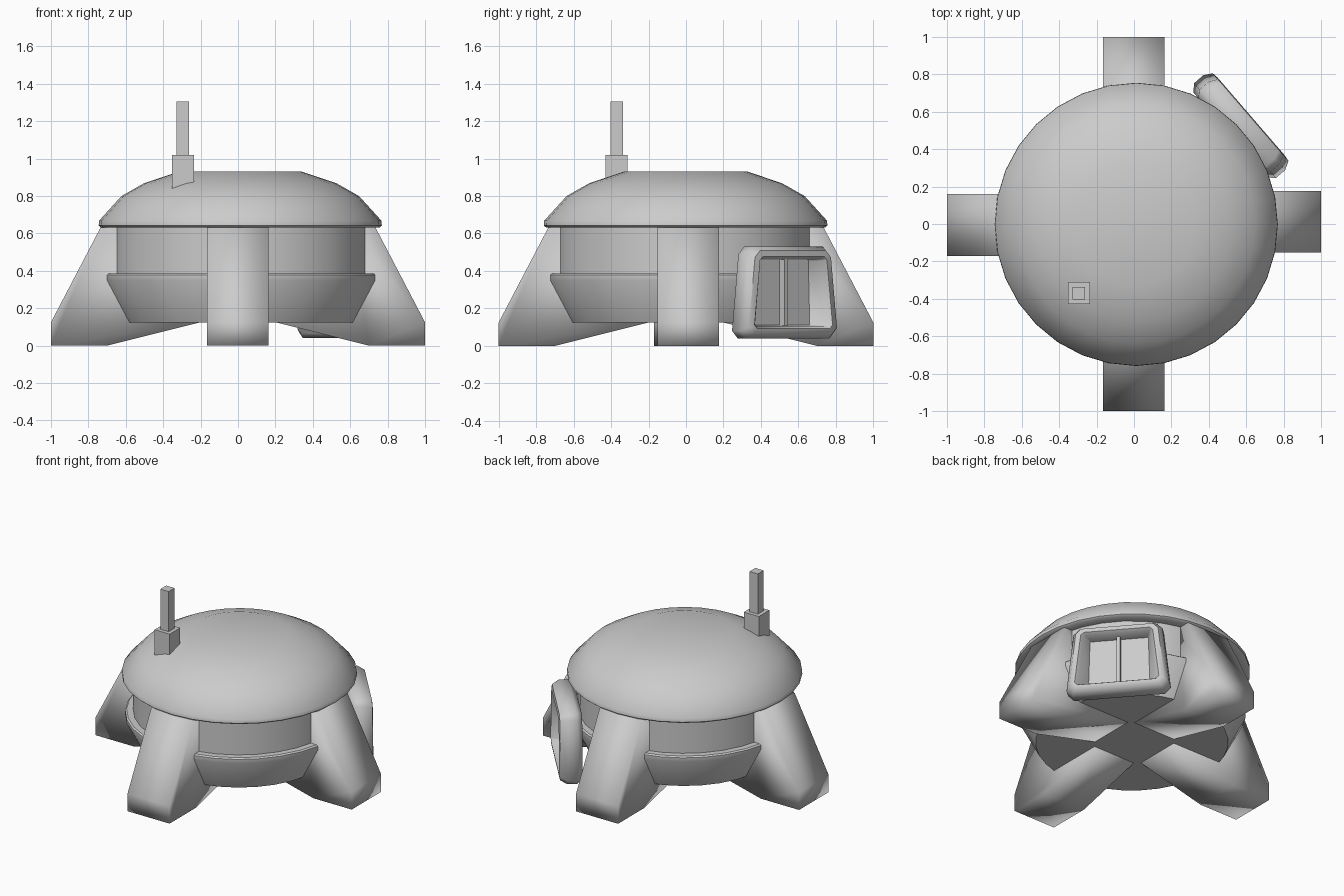
import bpy, math
from mathutils import Vector

if "Cube" in bpy.data.objects:
    bpy.data.objects.remove(bpy.data.objects["Cube"])


def make(name, verts, faces, angle=None):
    me = bpy.data.meshes.new(name)
    me.from_pydata([tuple(v) for v in verts], [], faces)
    me.update()
    if angle is not None:
        me.shade_smooth()
        if angle < 180:
            me.set_sharp_from_angle(angle=math.radians(angle))
    ob = bpy.data.objects.new(name, me)
    bpy.context.collection.objects.link(ob)
    return ob


def loft(name, loops, angle=None):
    """Skin equal-length loops in order and cap both ends."""
    n = len(loops[0])
    verts = [v for loop in loops for v in loop]
    faces = [(k * n + i, k * n + (i + 1) % n, (k + 1) * n + (i + 1) % n, (k + 1) * n + i)
             for k in range(len(loops) - 1) for i in range(n)]
    faces.append(tuple(reversed(range(n))))
    faces.append(tuple(range(len(verts) - n, len(verts))))
    return make(name, verts, faces, angle)


def lathe(name, profile, cx, cy, angle, sides=32):
    ring = [2 * math.pi * i / sides for i in range(sides)]
    return loft(name, [[(cx + r * math.cos(a), cy + r * math.sin(a), z) for a in ring]
                       for r, z in profile], angle)


def square(cx, cy, h, z):
    return [(cx + sx * h, cy + sy * h, z) for sx, sy in ((-1, -1), (1, -1), (1, 1), (-1, 1))]


# round body: dome, drum and lower flared tray
lathe("dome_roof", [(0.68, 0.632), (0.745, 0.632), (0.757, 0.642), (0.755, 0.668), (0.635, 0.80),
                    (0.515, 0.868), (0.325, 0.932)], 0.012, -0.002, 40)
lathe("drum_wall", [(0.683, 0.36), (0.683, 0.64)], 0.014, -0.005, 40)
lathe("lower_tray", [(0.62, 0.125), (0.735, 0.35), (0.735, 0.378), (0.725, 0.386)], 0.014, -0.005, 35)

# four splayed legs, one profile turned around the centre
leg_profile = [(0.2, 0.125), (0.7, 0.0), (1.0, 0.0), (1.0, 0.125), (0.735, 0.632), (0.6, 0.632)]
for k, (name, shift) in enumerate([("right_leg", 0.012), ("back_leg", 0.002),
                                   ("left_leg", 0.005), ("front_leg", -0.002)]):
    a = k * math.pi / 2
    out, side = Vector((math.cos(a), math.sin(a), 0)), Vector((-math.sin(a), math.cos(a), 0))
    loops = [[out * r + side * (shift + s) + Vector((0, 0, z)) for r, z in leg_profile]
             for s in (0.165, -0.165)]
    loft(name, loops, 180)

# antenna: socket and rod
ax, ay = -0.295, -0.37
loft("antenna_socket", [square(ax, ay, 0.059, z) for z in (0.82, 1.02)])
loft("antenna_rod", [square(ax, ay, 0.033, z) for z in (1.0, 1.305)])

# tapered intake frame between the right and back legs
az = math.radians(40.8)
normal = Vector((math.cos(az), math.sin(az), 0))
tangent = Vector((-math.sin(az), math.cos(az), 0))


def at(t, n, z):
    return tangent * (t + 0.025) + normal * n + Vector((0, 0, z))


def frame_loop(wb, wt, z0, z1, n, c):
    pts = [(-wb, z0 + c), (-wb + c, z0), (wb - c, z0), (wb, z0 + c),
           (wt, z1 - c), (wt - c, z1), (-wt + c, z1), (-wt, z1 - c)]
    return [at(t, n, z) for t, z in pts]


loft("intake_frame", [frame_loop(*p) for p in (
    (0.30, 0.26, 0.065, 0.505, 0.70, 0.03),
    (0.335, 0.29, 0.04, 0.53, 0.735, 0.04),
    (0.335, 0.29, 0.04, 0.53, 0.80, 0.04),
    (0.31, 0.268, 0.062, 0.508, 0.845, 0.035),
    (0.275, 0.235, 0.092, 0.478, 0.85, 0.02),
    (0.255, 0.22, 0.105, 0.465, 0.83, 0.01),
    (0.20, 0.19, 0.11, 0.46, 0.75, 0.005))], 50)

# thin vertical divider inside the intake
loft("intake_divider", [[at(t, n, z) for t, n in ((-0.012, 0.74), (-0.012, 0.79),
                                                  (0.012, 0.79), (0.012, 0.74))]
                        for z in (0.105, 0.465)])

# make every part's normals face outward
import bmesh
for ob in bpy.context.collection.objects:
    bm = bmesh.new()
    bm.from_mesh(ob.data)
    bmesh.ops.recalc_face_normals(bm, faces=bm.faces)
    bm.to_mesh(ob.data)
    bm.free()
